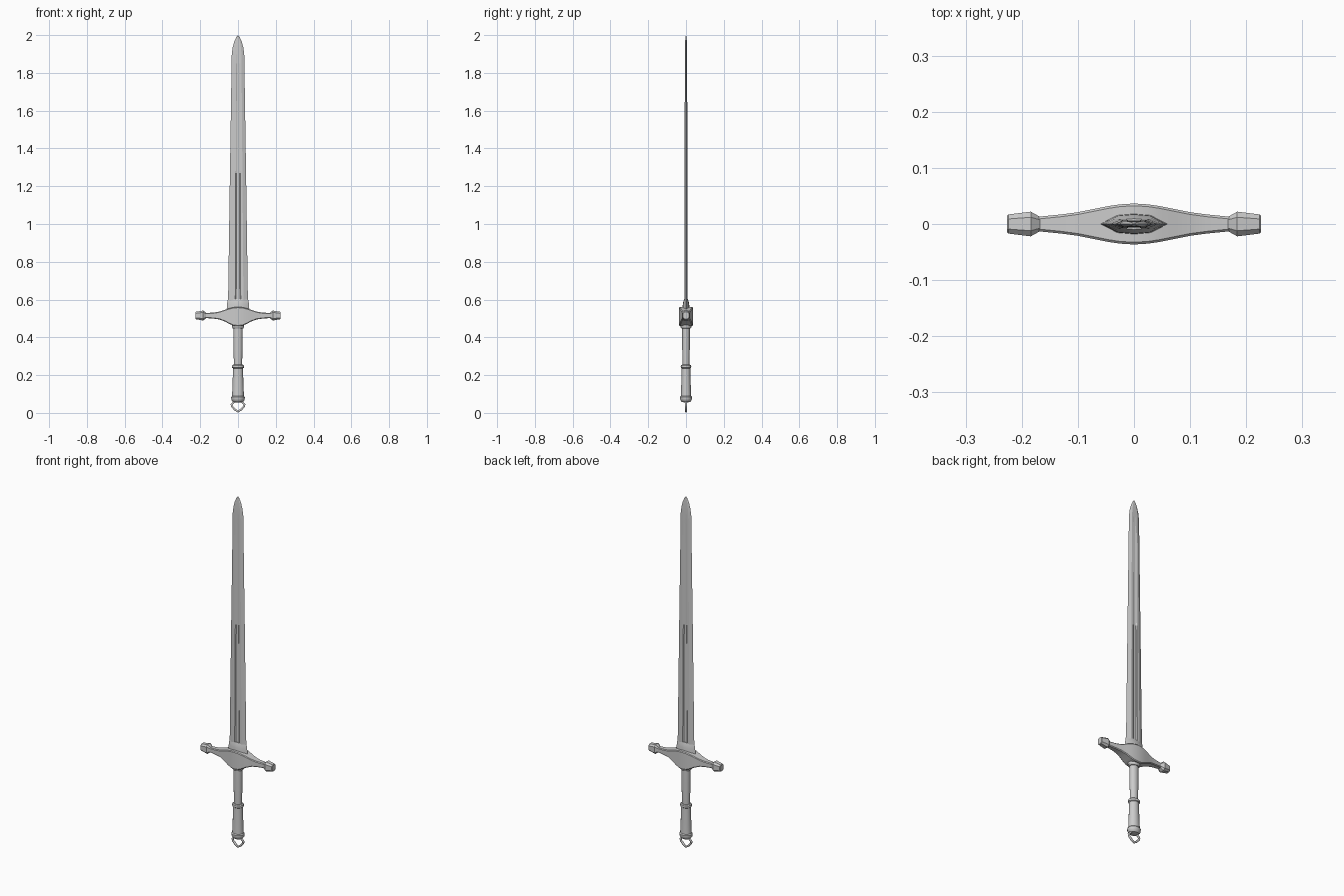
import bpy, bmesh
from math import sin, cos, pi

if "Cube" in bpy.data.objects:
    bpy.data.objects.remove(bpy.data.objects["Cube"])


def finish(bm, name, angle=0.5):
    bmesh.ops.recalc_face_normals(bm, faces=bm.faces)
    mesh = bpy.data.meshes.new(name)
    bm.to_mesh(mesh)
    bm.free()
    ob = bpy.data.objects.new(name, mesh)
    bpy.context.collection.objects.link(ob)
    bpy.ops.object.select_all(action='DESELECT')
    bpy.context.view_layer.objects.active = ob
    ob.select_set(True)
    bpy.ops.object.shade_smooth_by_angle(angle=angle)
    return ob


def loft(name, rings, angle=0.5, tip=None):
    """Bridge equal-length rings of points, capping the ends (or closing to a tip)."""
    bm = bmesh.new()
    vs = [[bm.verts.new(p) for p in r] for r in rings]
    n = len(vs[0])
    for a, b in zip(vs, vs[1:]):
        for i in range(n):
            j = (i + 1) % n
            bm.faces.new((a[i], a[j], b[j], b[i]))
    bm.faces.new(vs[0])
    if tip:
        t = bm.verts.new(tip)
        for i in range(n):
            bm.faces.new((vs[-1][i], vs[-1][(i + 1) % n], t))
    else:
        bm.faces.new(vs[-1])
    return finish(bm, name, angle)


def ellipse(rx, ry, z, n=16):
    return [(rx * cos(2 * pi * i / n), ry * sin(2 * pi * i / n), z) for i in range(n)]


def turned(name, profile):
    return loft(name, [ellipse(*p) for p in profile])


def blade_ring(w, t, groove, z):
    # edge, bevel, flat, fuller floor, mirrored to all four quarters
    half = [(w, 0), (w * .55, t), (w * .28, t), (w * .18, t * groove)]
    front = half + [(-x, y) for x, y in reversed(half)]
    return [(x, y, z) for x, y in front + [(x, -y) for x, y in front[-2:0:-1]]]


# blade with fuller and curved point
loft("blade", [blade_ring(*s) for s in [
    (.053, .0095, .6, .55), (.052, .009, .6, .62), (.043, .0075, .6, 1.25),
    (.036, .0065, .6, 1.70), (.034, .006, .8, 1.85), (.033, .006, 1, 1.90),
    (.028, .0055, 1, 1.935), (.020, .0045, 1, 1.965), (.009, .003, 1, 1.99)]],
    angle=.12, tip=(0, 0, 2))


# hexagonal collar at the blade root
def collar_ring(w, d, z):
    return [(w, 0, z), (w * .5, d * .85, z), (0, d, z), (-w * .5, d * .85, z),
            (-w, 0, z), (-w * .5, -d * .85, z), (0, -d, z), (w * .5, -d * .85, z)]


loft("blade_collar", [collar_ring(*s) for s in [
    (.06, .019, .545), (.058, .017, .575), (.056, .014, .59), (.053, .0095, .603)]])


# guard sections run along x: x, half depth, bottom, top, chamfer
def guard_ring(x, d, lo, hi, c):
    return [(x, -d + c, lo), (x, d - c, lo), (x, d, lo + c), (x, d, hi - c),
            (x, d - c, hi), (x, -d + c, hi), (x, -d, hi - c), (x, -d, lo + c)]


arm = [(.17, .013, .502, .529, .004), (.13, .017, .499, .531, .004),
       (.10, .021, .495, .536, .004), (.07, .027, .484, .546, .004),
       (.045, .032, .471, .554, .004), (.025, .035, .462, .559, .004)]
mid = [(0, .0365, .459, .561, .004)]
full = [(-x, *r) for x, *r in arm] + mid + arm[::-1]
loft("crossguard", [guard_ring(*s) for s in full])

# faceted finials at both guard ends
for side, label in ((-1, "left"), (1, "right")):
    loft("guard_finial_" + label, [guard_ring(side * x, *r) for x, *r in [
        (.166, .012, .503, .528, .005), (.184, .022, .489, .542, .010),
        (.224, .017, .496, .535, .008), (.226, .015, .498, .533, .007)]], angle=.2)

# grip: ferrule, upper grip, middle ring, flared lower grip, pommel
turned("grip_ferrule", [(.027, .024, .447), (.032, .028, .453), (.034, .030, .475)])
turned("upper_grip", [(.021, .018, .235), (.024, .020, .34), (.024, .020, .46)])
turned("grip_ring", [(.026, .022, .235), (.031, .027, .239), (.032, .028, .245),
                     (.031, .027, .251), (.026, .022, .255)])
turned("lower_grip", [(.032, .028, .075), (.029, .025, .15), (.026, .023, .245)])
turned("pommel", [(.014, .012, .056), (.025, .022, .058), (.033, .029, .066),
                  (.036, .032, .076), (.036, .032, .084), (.031, .027, .090)])

# pointed hanging loop below the pommel
curve = bpy.data.curves.new("hanging_loop", 'CURVE')
curve.dimensions = '3D'
curve.bevel_depth = .006
curve.bevel_resolution = 1
right = [(.012, .063), (.024, .056), (.034, .044), (.031, .033), (.016, .017)]
path = right + [(0, .007)] + [(-x, z) for x, z in reversed(right)]
sp = curve.splines.new('POLY')
sp.points.add(len(path) - 1)
for pt, (x, z) in zip(sp.points, path):
    pt.co = (x, 0, z, 1)
sp.use_cyclic_u = True
loop = bpy.data.objects.new("hanging_loop", curve)
bpy.context.collection.objects.link(loop)
